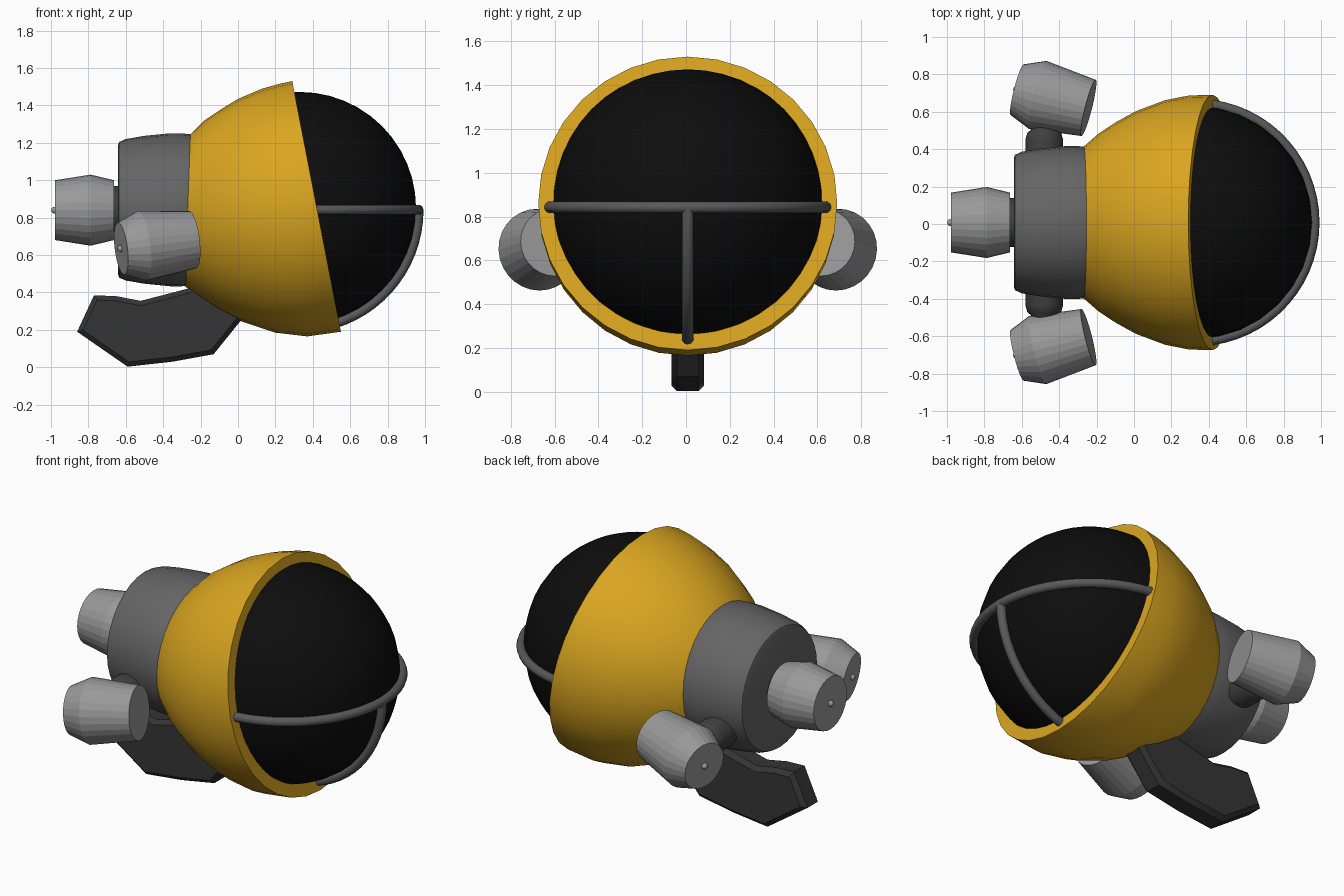
import bpy
import bmesh
from math import sin, cos, pi, radians
from mathutils import Vector as V

cube = bpy.data.objects.get("Cube")
if cube:
    bpy.data.objects.remove(cube, do_unlink=True)


def material(name, rgb):
    m = bpy.data.materials.new(name)
    m.use_nodes = True
    m.diffuse_color = (*rgb, 1)
    m.node_tree.nodes["Principled BSDF"].inputs["Base Color"].default_value = (*rgb, 1)
    return m


yellow = material("golden yellow", (0.70, 0.38, 0.015))
black = material("visor black", (0.004, 0.004, 0.004))
grey = material("body grey", (0.13, 0.13, 0.13))
light = material("thruster grey", (0.32, 0.32, 0.32))
trim = material("trim grey", (0.10, 0.10, 0.10))
dark = material("joint dark grey", (0.05, 0.05, 0.05))
fin = material("fin charcoal", (0.035, 0.035, 0.035))


def finish(name, bm, mat, smooth=None):
    bmesh.ops.recalc_face_normals(bm, faces=bm.faces[:])
    mesh = bpy.data.meshes.new(name)
    bm.to_mesh(mesh)
    bm.free()
    mesh.materials.append(mat)
    obj = bpy.data.objects.new(name, mesh)
    bpy.context.collection.objects.link(obj)
    if smooth:
        bpy.ops.object.select_all(action="DESELECT")
        obj.select_set(True)
        bpy.context.view_layer.objects.active = obj
        bpy.ops.object.shade_smooth_by_angle(angle=radians(smooth))
    return obj


def loft(name, rings, mat, sides=32, smooth=None):
    """Skin a row of (centre, u, v) ellipses and cap both ends."""
    bm = bmesh.new()
    loops = []
    for c, u, v in rings:
        angles = [2 * pi * i / sides for i in range(sides)]
        loops.append([bm.verts.new(c + u * cos(a) + v * sin(a)) for a in angles])
    for a, b in zip(loops, loops[1:]):
        for i in range(sides):
            j = (i + 1) % sides
            bm.faces.new((a[i], a[j], b[j], b[i]))
    bm.faces.new(loops[0])
    bm.faces.new(loops[-1])
    return finish(name, bm, mat, smooth)


def lathe(name, start, axis, profile, mat, sides=32, smooth=None):
    """Turn (distance, radius) pairs about an axis."""
    axis = axis.normalized()
    u = axis.cross(V((0, 0, 1))).normalized()
    v = axis.cross(u)
    rings = [(start + axis * t, u * r, v * r) for t, r in profile]
    return loft(name, rings, mat, sides, smooth)


X, Y, Z = V((1, 0, 0)), V((0, 1, 0)), V((0, 0, 1))
MID = 0.008

# Shell: rings tilt progressively towards the slanted rim
pairs = [((-0.26, 1.24), (-0.28, 0.43)), ((-0.18, 1.32), (-0.20, 0.37)),
         ((-0.09, 1.38), (-0.10, 0.305)), ((0.00, 1.435), (0.02, 0.245)),
         ((0.13, 1.49), (0.20, 0.185)), ((0.22, 1.515), (0.37, 0.165)),
         ((0.29, 1.53), (0.55, 0.19))]
rings = []
for (tx, tz), (bx, bz) in pairs:
    top, low = V((tx, MID, tz)), V((bx, MID, bz))
    u = (top - low) / 2
    rings.append(((top + low) / 2, u, Y * u.length))
rim, rim_u, rim_v = rings[-1]
rings.append((rim, rim_u * 0.88, rim_v * 0.88))
loft("shell", rings, yellow, 32, 40)

# Visor dome, trimmed just behind the rim plane
eye = V((0.33, MID, 0.85))
bm = bmesh.new()
bmesh.ops.create_uvsphere(bm, u_segments=32, v_segments=24, radius=0.622)
bmesh.ops.translate(bm, verts=bm.verts[:], vec=eye)
normal = rim_v.cross(rim_u).normalized()
bmesh.ops.bisect_plane(bm, geom=bm.verts[:] + bm.edges[:] + bm.faces[:],
                       plane_co=rim - normal * 0.05, plane_no=normal, clear_inner=True)
finish("visor", bm, black, 40)


# Visor trim bars
def bar(name, side, first, last, steps):
    rings = []
    for i in range(steps + 1):
        a = radians(first + (last - first) * i / steps)
        out = X * cos(a) + side * sin(a)
        rings.append((eye - Z * 0.008 + out * 0.635, out * 0.027,
                      X.cross(side) * 0.027))
    loft(name, rings, trim, 10, 50)


bar("visor_cross_bar", Y, -82, 82, 28)
bar("visor_lower_bar", -Z, 0, 73, 14)

# Rear body
lathe("rear_body", V((-0.642, MID, 0.842)), X,
      [(0, 0.345), (0.006, 0.362), (0.04, 0.378), (0.14, 0.395),
       (0.28, 0.409), (0.34, 0.409), (0.42, 0.40)], grey, 32, 35)


# Thrusters with a small nub on the rear face
def thruster(name, back, axis, profile):
    lathe(name, back, axis, profile, light, 28)
    lathe(name + "_nub", back - axis.normalized() * 0.02, axis,
          [(0, 0.008), (0.006, 0.016), (0.025, 0.02)], light, 10, 60)


main = V((-0.978, MID, 0.84))
thruster("main_thruster", main, X, [(0, 0.16), (0.19, 0.19), (0.315, 0.16)])
lathe("main_thruster_neck", V((-0.67, MID, 0.84)), X,
      [(0, 0.13), (0.05, 0.13)], dark, 28, 35)

for s, side in ((1, "far"), (-1, "near")):
    back = V((-0.625, MID + s * 0.71, 0.635))
    front = V((-0.24, MID + s * 0.612, 0.683))
    thruster(side + "_thruster", back, front - back,
             [(0, 0.14), (0.115, 0.188), (0.397, 0.155)])
    lathe(side + "_thruster_joint", V((-0.48, MID + s * 0.33, 0.67)), Y * s,
          [(0, 0.10), (0.115, 0.10), (0.15, 0.09), (0.175, 0.06), (0.22, 0.055)],
          dark, 20, 50)

# Lower fin: extruded outline with chamfered edges
outline = [(-0.86, 0.19), (-0.77, 0.385), (-0.65, 0.38), (-0.52, 0.355),
           (-0.27, 0.42), (-0.15, 0.48), (0.08, 0.33), (-0.13, 0.07),
           (-0.35, 0.03), (-0.59, 0.003)]
bm = bmesh.new()
face = bm.faces.new([bm.verts.new((x, MID - 0.075, z)) for x, z in outline])
out = bmesh.ops.extrude_face_region(bm, geom=[face])
bmesh.ops.translate(bm, vec=Y * 0.15,
                    verts=[e for e in out["geom"] if isinstance(e, bmesh.types.BMVert)])
edges = [e for e in bm.edges if abs(e.verts[0].co.y - e.verts[1].co.y) < 0.01]
bmesh.ops.bevel(bm, geom=edges, offset=0.025, segments=1, affect="EDGES")
finish("lower_fin", bm, fin, 30)
